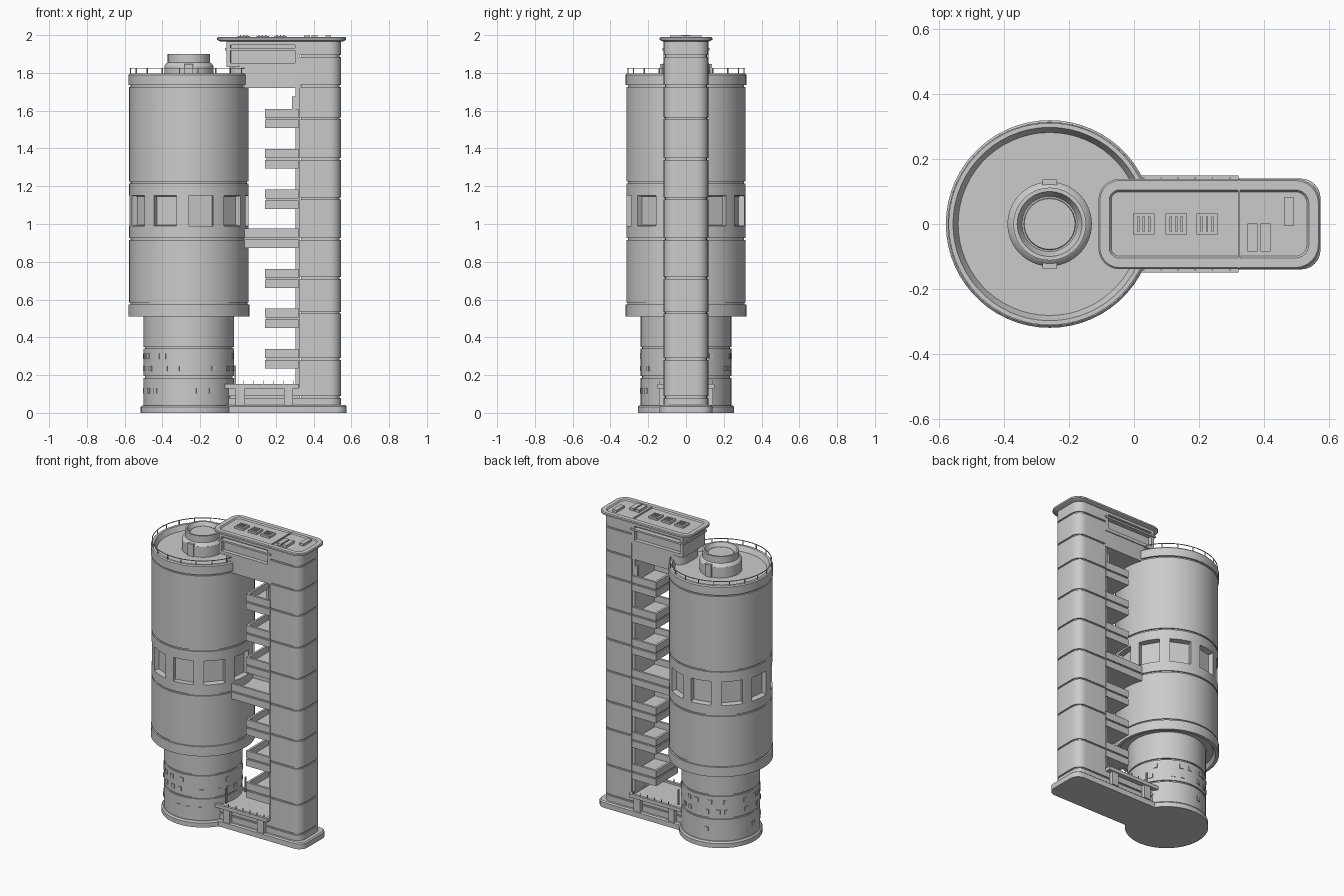
import bpy, bmesh, random
from math import sin, cos, pi, radians
from mathutils import Vector, Matrix

if "Cube" in bpy.data.objects:
    bpy.data.objects.remove(bpy.data.objects["Cube"])

grey = bpy.data.materials.new("plain_grey")
grey.use_nodes = True
COLOUR = (0.6, 0.6, 0.6, 1)
grey.diffuse_color = COLOUR
grey.node_tree.nodes["Principled BSDF"].inputs["Base Color"].default_value = COLOUR

CX = -0.26            # axis of the round tower
SEGS = 60


def finish(name, bm):
    bmesh.ops.recalc_face_normals(bm, faces=bm.faces)
    mesh = bpy.data.meshes.new(name)
    bm.to_mesh(mesh)
    bm.free()
    mesh.materials.append(grey)
    obj = bpy.data.objects.new(name, mesh)
    bpy.context.collection.objects.link(obj)
    bpy.ops.object.select_all(action="DESELECT")
    obj.select_set(True)
    bpy.context.view_layer.objects.active = obj
    bpy.ops.object.shade_smooth_by_angle(angle=radians(30))
    return obj


def circle(r):
    # first vertex faces the front
    return lambda d: [(CX + (r - d) * sin(2 * pi * i / SEGS),
                       -(r - d) * cos(2 * pi * i / SEGS)) for i in range(SEGS)]


def rounded(x0, x1, y, left=0.0, right=0.0, steps=6):
    # rectangle plan with rounded left and right corners
    def plan(d):
        pts = []
        corners = [(x1, -1, right, -90), (x1, 1, right, 0), (x0, 1, left, 90), (x0, -1, left, 180)]
        for x, sy, r, start in corners:
            sx = 1 if x == x1 else -1
            px, py, rr = x - sx * max(r, d), sy * (y - max(r, d)), max(r - d, 0)
            for k in range(steps + 1 if r else 1):
                a = radians(start + 90 * k / steps)
                pts.append((px + rr * cos(a), py + rr * sin(a)))
        return pts
    return plan


def loft(plan, levels):
    # skin the plan through (height, inset) levels and cap both ends
    bm = bmesh.new()
    rings = [[bm.verts.new((x, y, z)) for x, y in plan(d)] for z, d in levels]
    for a, b in zip(rings, rings[1:]):
        for i in range(len(a)):
            j = (i + 1) % len(a)
            bm.faces.new((a[i], a[j], b[j], b[i]))
    bm.faces.new(rings[0][::-1])
    bm.faces.new(rings[-1])
    return bm


def grooves(heights, depth=0.008, half=0.005):
    out = []
    for z in heights:
        out += [(z - half, 0), (z - half, depth), (z + half, depth), (z + half, 0)]
    return out


def box(bm, centre, size, angle=0.0):
    m = Matrix.Translation(centre) @ Matrix.Rotation(angle, 4, "Z") @ Matrix.Diagonal((*size, 1))
    bmesh.ops.create_cube(bm, size=1, matrix=m)


def around(r, deg, z):
    a = radians(deg)
    return Vector((CX + r * sin(a), -r * cos(a), z))


# Foundations
finish("tower_base_slab", loft(rounded(-0.2, 0.575, 0.14, 0, 0.06), [(0, 0), (0.035, 0), (0.042, 0.008)]))
finish("round_base", loft(circle(0.255), [(0, 0), (0.03, 0), (0.04, 0.008)]))

# Narrow round stem
finish("stem", loft(circle(0.24), [(0.03, 0)] + grooves([0.19, 0.345]) + [(0.54, 0)]))
random.seed(4)
bm = bmesh.new()
for z in (0.117, 0.235, 0.3):
    for deg in range(0, 360, 15):
        if random.random() < 0.6:
            box(bm, around(0.24, deg + random.uniform(-4, 4), z), (0.026, 0.008, 0.028), radians(deg))
finish("stem_windows", bm)

# Large drum with sunken roof and lipped underside
drum = loft(circle(0.32), [(0.535, 0.08), (0.535, 0.035), (0.51, 0.02), (0.51, 0), (0.575, 0), (0.575, 0.01),
                           (0.585, 0.01), (0.585, 0.004), (0.915, 0.004), (0.915, 0.012), (0.925, 0.012),
                           (0.925, 0.004), (0.99, 0.004), (1.15, 0.004), (1.215, 0.004), (1.215, 0.012),
                           (1.225, 0.012), (1.225, 0.004), (1.725, 0.004), (1.725, 0.012), (1.735, 0.012),
                           (1.735, 0), (1.79, 0), (1.797, 0.006), (1.797, 0.022), (1.765, 0.038)])
drum.faces.ensure_lookup_table()
band = [f for f in drum.faces if 1.0 < f.calc_center_median().z < 1.14]
for k in range(10):
    # each window spans four facets and has a flat pane
    mid = radians(12 + 36 * k)
    n = Vector((sin(mid), -cos(mid), 0))
    axis = Vector((CX, 0, 0))
    pane = []
    for f in band:
        flat = f.calc_center_median() - axis
        flat.z = 0
        if flat.angle(n) < radians(12):
            pane.append(f)
    bmesh.ops.inset_region(drum, faces=pane, thickness=0.004, use_even_offset=True)
    for v in {v for f in pane for v in f.verts}:
        v.co -= n * ((v.co - axis).dot(n) - 0.278)
finish("drum", drum)

# Roof turret
finish("turret", loft(circle(0.13), [(1.76, 0), (1.835, 0), (1.85, 0.01), (1.855, 0.018), (1.9, 0.018),
                                     (1.9, 0.03), (1.87, 0.045), (1.87, 0.05), (1.878, 0.052)]))
bm = bmesh.new()
for s in (-1, 1):
    box(bm, (CX, s * 0.125, 1.805), (0.045, 0.025, 0.085))
finish("turret_doors", bm)

# Roof railing, open where the bridge lands
bm = bmesh.new()
for deg in range(117, 424, 6):
    a, b = around(0.312, deg, 1.825), around(0.312, deg + 6, 1.825)
    box(bm, (a + b) / 2, ((b - a).length, 0.004, 0.004), radians(deg + 3))
    if (deg - 117) % 18 == 0:
        box(bm, around(0.312, deg, 1.81), (0.005, 0.005, 0.034), radians(deg))
finish("roof_railing", bm)

# Slab tower with floor joints
joints = [0.085, 0.285, 0.53, 0.715, 0.92, 1.135, 1.345, 1.56, 1.73, 1.89]
finish("slab_tower", loft(rounded(0.325, 0.545, 0.118, 0, 0.06), [(0.03, 0)] + grooves(joints) + [(1.97, 0)]))
bm = bmesh.new()
box(bm, (0.316, 0, 0.95), (0.022, 0.215, 1.8))
finish("tower_inner_panel", bm)


# Open balconies and the mid bridge
def tray(name, x0, z0):
    finish(name, loft(rounded(x0, 0.32, 0.117),
                      [(z0, 0)] + grooves([z0 + 0.05]) + [(z0 + 0.103, 0), (z0 + 0.103, 0.015), (z0 + 0.06, 0.015)]))


for z0 in (0.236, 0.45, 0.66, 1.08, 1.295, 1.507):
    tray("balcony", 0.142, z0)
tray("mid_bridge", 0.02, 0.873)
bm = bmesh.new()
for s in (-1, 1):
    box(bm, (0.295, s * 0.1, 1.64), (0.018, 0.02, 0.07))
finish("balcony_posts", bm)

# Top bridge and the windowed room above it
finish("top_bridge", loft(rounded(-0.045, 0.33, 0.112, 0.07), [(1.72, 0), (1.835, 0)]))
room = bmesh.new()
box(room, (0.132, 0, 1.9), (0.386, 0.236, 0.14))
for f in [f for f in room.faces if abs(f.normal.y) > 0.9]:
    bmesh.ops.inset_region(room, faces=[f], thickness=0.022, use_even_offset=True)
    bmesh.ops.inset_region(room, faces=[f], thickness=0.001, depth=-0.025)
finish("top_room", room)
bm = bmesh.new()
box(bm, (0.13, 0, 1.925), (0.4, 0.25, 0.012))
finish("room_ledge", bm)

# Roof cap with shallow recess
finish("roof_cap", loft(rounded(-0.11, 0.573, 0.139, 0.065, 0.075),
                        [(1.965, 0.02), (1.975, 0), (1.985, 0), (1.99, 0.005), (1.99, 0.034), (1.982, 0.04)]))
bm = bmesh.new()
box(bm, (0.324, 0, 1.983), (0.006, 0.27, 0.015))
for x in (0.03, 0.13, 0.225):
    box(bm, (x, 0, 1.986), (0.066, 0.066, 0.018))
    for dx in (-0.017, 0, 0.017):
        box(bm, (x + dx, 0, 1.997), (0.007, 0.045, 0.006))
for x, y in ((0.365, -0.042), (0.405, -0.042), (0.478, 0.038)):
    box(bm, (x, y, 1.988), (0.031, 0.086, 0.02))
finish("roof_hatches", bm)

# Entrance podium, deck, legs and low railing
finish("podium", loft(rounded(-0.05, 0.33, 0.118), [(0.03, 0)] + grooves([0.085]) + [(0.135, 0)]))
finish("deck", loft(rounded(-0.068, 0.322, 0.15), [(0.128, 0), (0.152, 0), (0.152, 0.018), (0.14, 0.018)]))
bm = bmesh.new()
for s in (-1, 1):
    for x in (0.012, 0.267):
        box(bm, (x, s * 0.128, 0.085), (0.048, 0.03, 0.09))
    for k in range(6):
        box(bm, (0.03 + 0.053 * k, s * 0.142, 0.16), (0.004, 0.004, 0.024))
    box(bm, (-0.015, s * 0.1, 0.2), (0.008, 0.012, 0.1))
finish("deck_legs_and_posts", bm)
